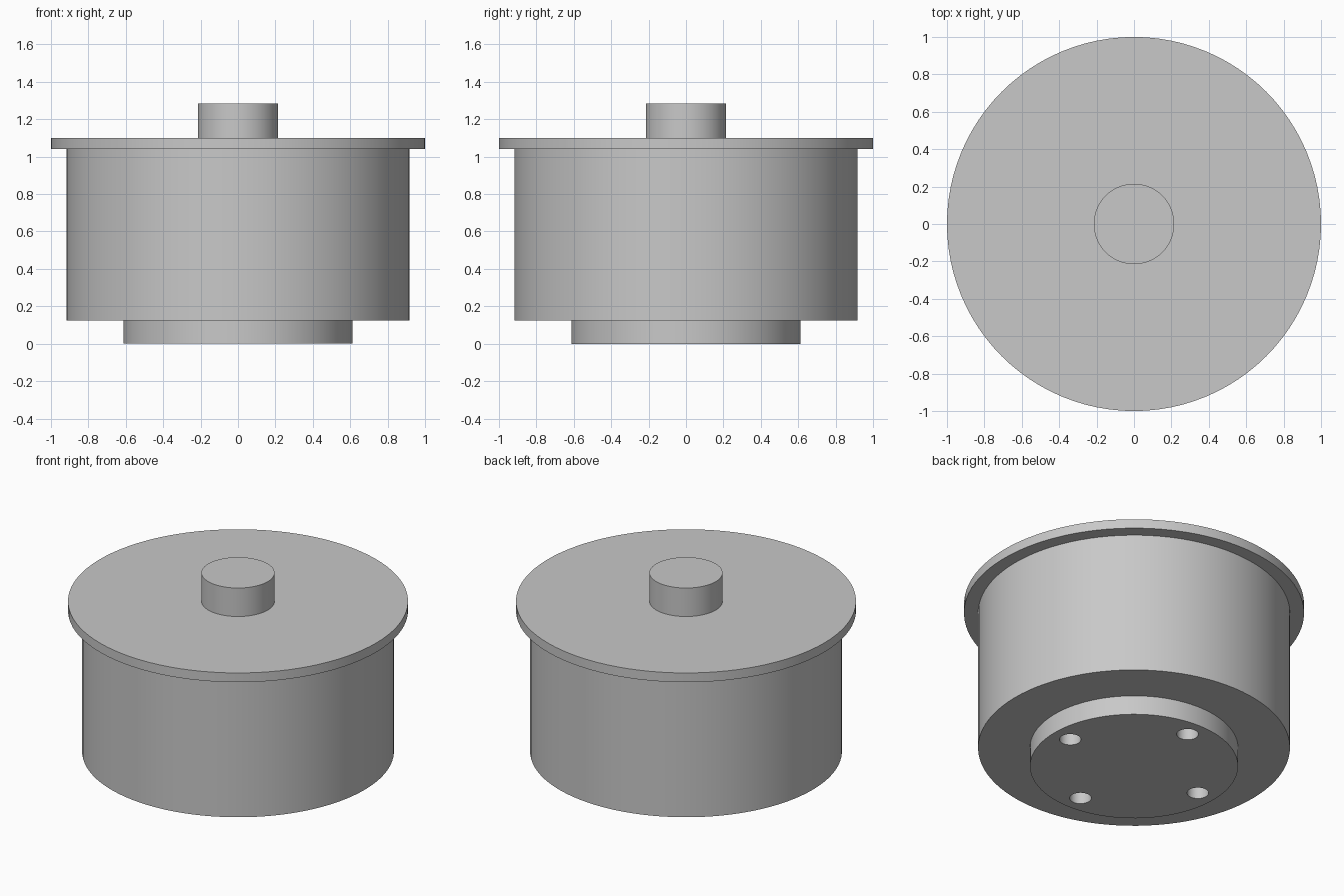
import bpy
import math

if "Cube" in bpy.data.objects:
    bpy.data.objects.remove(bpy.data.objects["Cube"])

metal = bpy.data.materials.new("plain_grey")
metal.diffuse_color = (0.58, 0.58, 0.58, 1.0)
metal.use_nodes = True
metal.node_tree.nodes["Principled BSDF"].inputs["Base Color"].default_value = metal.diffuse_color


def cylinder(name, radius, z0, z1, x=0.0, y=0.0, sides=96):
    """Upright cylinder between two heights."""
    bpy.ops.mesh.primitive_cylinder_add(
        vertices=sides, radius=radius, depth=z1 - z0,
        location=(x, y, (z0 + z1) / 2))
    obj = bpy.context.object
    obj.name = name
    obj.data.materials.append(metal)
    return obj


def smooth(obj):
    bpy.ops.object.select_all(action='DESELECT')
    obj.select_set(True)
    bpy.context.view_layer.objects.active = obj
    bpy.ops.object.shade_smooth_by_angle(angle=math.radians(30))


# Stacked round parts
foot = cylinder("foot", 0.612, 0.0, 0.125)
body = cylinder("body", 0.917, 0.125, 1.04)
flange = cylinder("flange", 1.0, 1.04, 1.10)
knob = cylinder("knob", 0.215, 1.10, 1.285, sides=64)

# Four mounting holes in the underside of the foot
for i in range(4):
    a = i * math.pi / 2
    cutter = cylinder("hole_cutter", 0.064, -0.05, 0.12,
                      0.49 * math.cos(a), 0.49 * math.sin(a), sides=32)
    mod = foot.modifiers.new("mounting_hole", 'BOOLEAN')
    mod.operation = 'DIFFERENCE'
    mod.solver = 'EXACT'
    mod.object = cutter
    bpy.context.view_layer.objects.active = foot
    bpy.ops.object.modifier_apply(modifier=mod.name)
    bpy.data.objects.remove(cutter, do_unlink=True)

for part in (foot, body, flange, knob):
    smooth(part)
